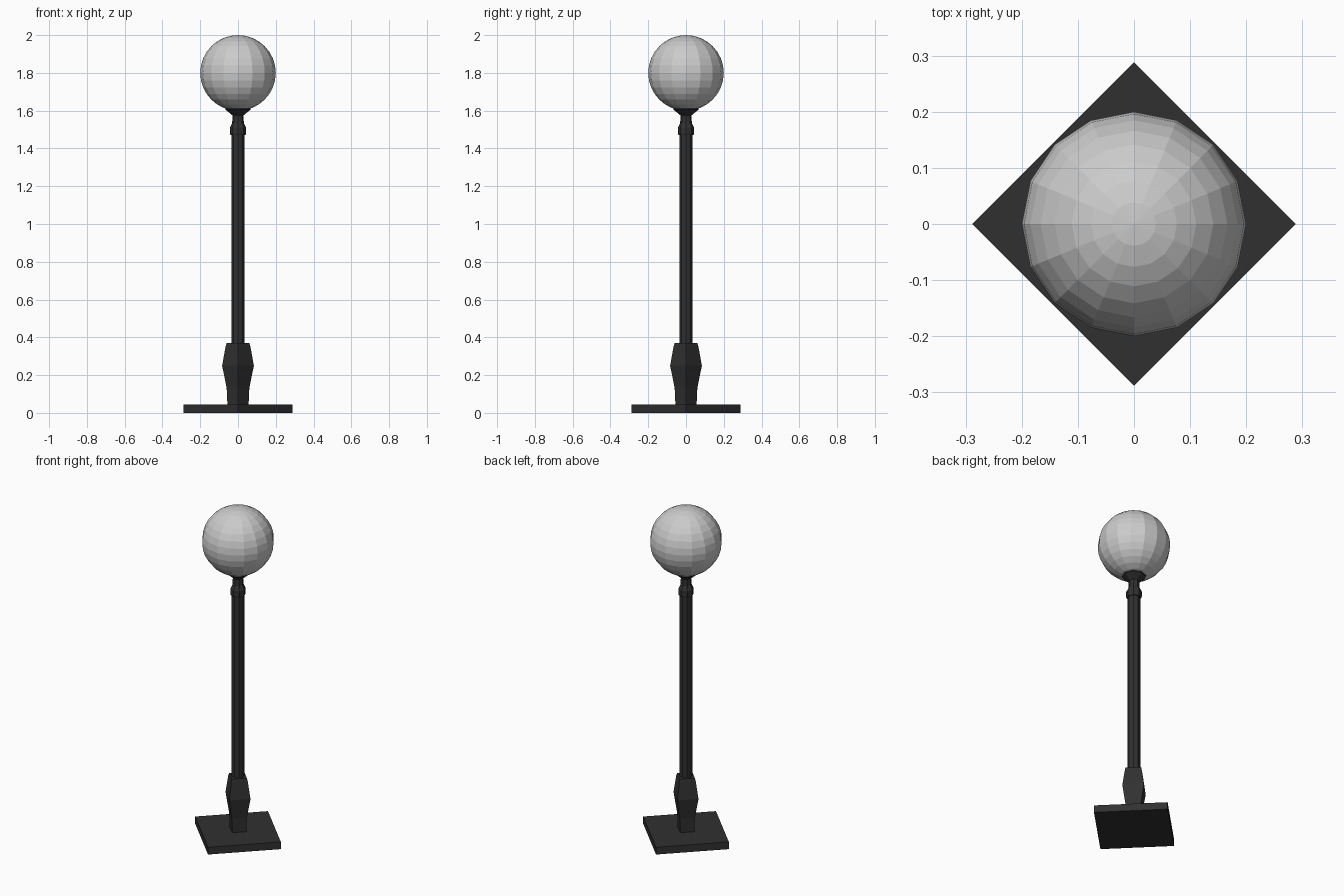
import bpy, bmesh, math

if "Cube" in bpy.data.objects:
    bpy.data.objects.remove(bpy.data.objects["Cube"])

iron = bpy.data.materials.new("dark_iron")
iron.diffuse_color = (0.03, 0.03, 0.03, 1)
iron.use_nodes = True
iron.node_tree.nodes["Principled BSDF"].inputs["Base Color"].default_value = iron.diffuse_color


def lathe(name, sides, profile, material=None):
    """Stack of (radius, z) rings with flat faces, closed at both ends."""
    bm = bmesh.new()
    rings = []
    for r, z in profile:
        rings.append([bm.verts.new((r * math.cos(2 * math.pi * i / sides),
                                    r * math.sin(2 * math.pi * i / sides), z))
                      for i in range(sides)])
    for low, high in zip(rings, rings[1:]):
        for i in range(sides):
            j = (i + 1) % sides
            bm.faces.new((low[i], low[j], high[j], high[i]))
    bm.faces.new(rings[0][::-1])
    bm.faces.new(rings[-1])
    mesh = bpy.data.meshes.new(name)
    bm.to_mesh(mesh)
    bm.free()
    obj = bpy.data.objects.new(name, mesh)
    bpy.context.collection.objects.link(obj)
    if material:
        mesh.materials.append(material)
    return obj


# Square foot plate, corners on the axes
lathe("base_plate", 4, [(0.288, 0), (0.288, 0.044)], iron)

# Square bulging pedestal
lathe("pedestal", 4, [(0.056, 0.044), (0.060, 0.13), (0.084, 0.25),
                      (0.065, 0.355), (0.060, 0.37)], iron)

# Octagonal post
lathe("post", 8, [(0.035, 0.36), (0.035, 1.48)], iron)

# Collar, neck and flared cup under the globe
lathe("collar_and_cup", 8, [(0.040, 1.47), (0.043, 1.478), (0.043, 1.51),
                            (0.031, 1.535), (0.029, 1.575),
                            (0.066, 1.605), (0.066, 1.615)], iron)

# Faceted glass globe
bpy.ops.mesh.primitive_uv_sphere_add(segments=16, ring_count=16, radius=0.2,
                                     location=(0, 0, 1.8))
bpy.context.object.name = "globe"
